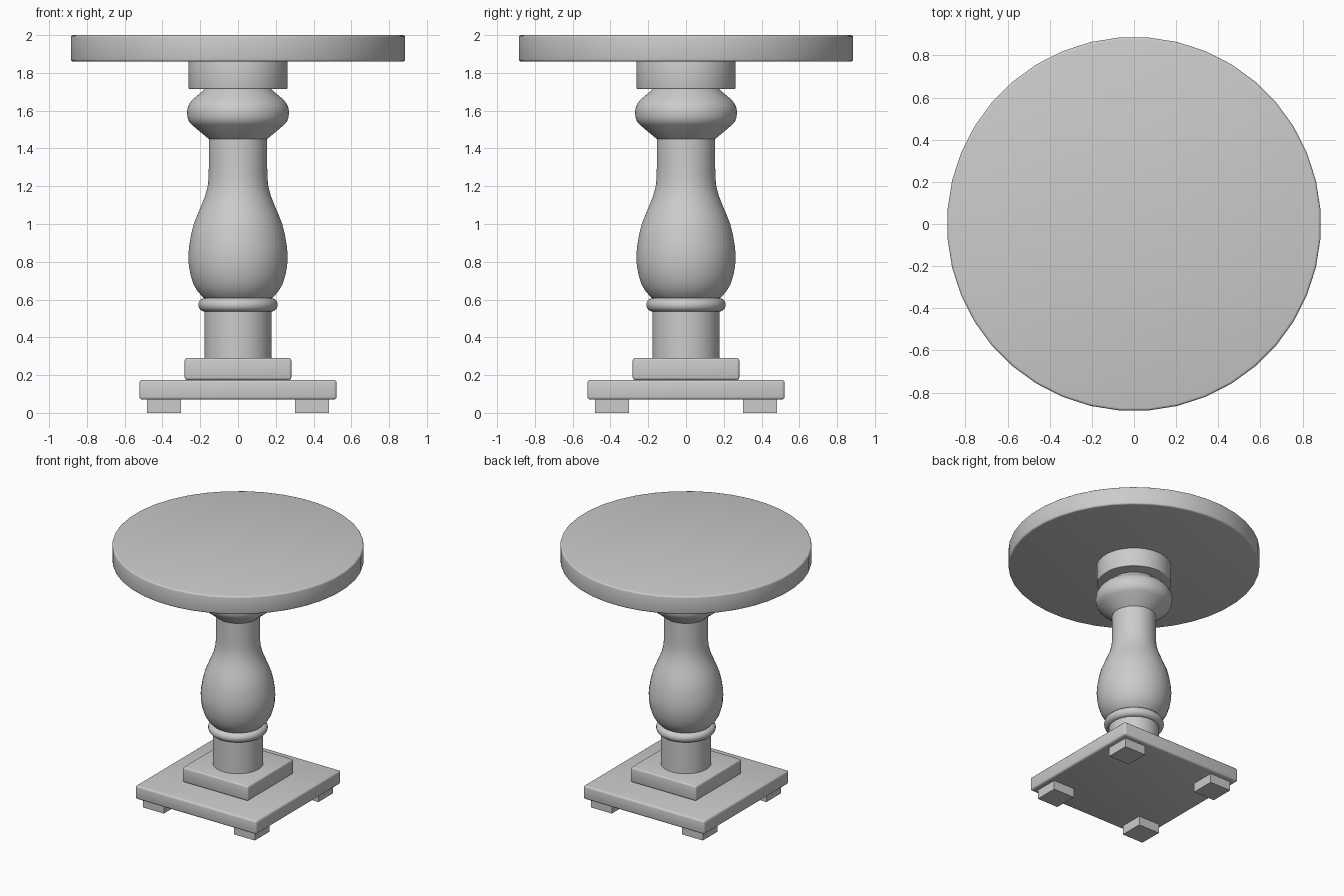
import bpy
import math

cube = bpy.data.objects.get("Cube")
if cube:
    bpy.data.objects.remove(cube, do_unlink=True)

# One plain grey for the whole table
grey = bpy.data.materials.new("plain_grey")
grey.use_nodes = True
grey.diffuse_color = (0.6, 0.6, 0.6, 1)
grey.node_tree.nodes["Principled BSDF"].inputs["Base Color"].default_value = (0.6, 0.6, 0.6, 1)


def finish(obj, name, bevel=0.0, segments=3):
    obj.name = obj.data.name = name
    obj.data.materials.clear()
    obj.data.materials.append(grey)
    bpy.ops.object.select_all(action="DESELECT")
    obj.select_set(True)
    bpy.context.view_layer.objects.active = obj
    if bevel:
        mod = obj.modifiers.new("rounded_edges", "BEVEL")
        mod.width = bevel
        mod.segments = segments
        mod.limit_method = "ANGLE"
        mod.angle_limit = math.radians(40)
        bpy.ops.object.modifier_apply(modifier=mod.name)
    bpy.ops.object.shade_smooth_by_angle(angle=math.radians(35))


def box(name, x, y, half, bottom, top, bevel=0.0):
    bpy.ops.mesh.primitive_cube_add(size=1, location=(x, y, (bottom + top) / 2))
    obj = bpy.context.object
    obj.scale = (2 * half, 2 * half, top - bottom)
    bpy.ops.object.transform_apply(location=False, rotation=False, scale=True)
    finish(obj, name, bevel)


def disc(name, radius, bottom, top, sides, bevel=0.0):
    bpy.ops.mesh.primitive_cylinder_add(
        vertices=sides, radius=radius, depth=top - bottom,
        location=(0, 0, (bottom + top) / 2), rotation=(0, 0, math.pi / sides))
    finish(bpy.context.object, name, bevel)


def lathe(name, profile, sides=40):
    # Revolve a (radius, height) profile about the z axis, capped at both ends
    verts = [(r * math.cos(a), r * math.sin(a), z) for r, z in profile
             for a in (math.tau * (i + 0.5) / sides for i in range(sides))]
    faces = [(k * sides + i, k * sides + (i + 1) % sides,
              (k + 1) * sides + (i + 1) % sides, (k + 1) * sides + i)
             for k in range(len(profile) - 1) for i in range(sides)]
    faces.append(tuple(reversed(range(sides))))
    faces.append(tuple(range(len(verts) - sides, len(verts))))
    mesh = bpy.data.meshes.new(name)
    mesh.from_pydata(verts, [], faces)
    obj = bpy.data.objects.new(name, mesh)
    bpy.context.collection.objects.link(obj)
    finish(obj, name)


# Four square feet
for fx, side in ((1, "left"), (-1, "right")):
    for fy, end in ((-1, "front"), (1, "back")):
        box(f"{end}_{side}_foot", fx * 0.392, fy * 0.392, 0.09, 0, 0.07)

# Stepped square base
box("base_slab", 0, 0, 0.522, 0.07, 0.175, 0.015)
box("base_step", 0, 0, 0.282, 0.175, 0.29, 0.012)

# Turned column
lathe("lower_shaft", [(0.178, 0.29), (0.178, 0.54)])
ring = [(0.175 + 0.036 * math.cos(t), 0.572 + 0.036 * math.sin(t))
        for t in (math.pi * (k / 10 - 0.5) for k in range(11))]
lathe("shaft_ring", ring)
lathe("baluster", [
    (0.165, 0.595), (0.185, 0.612), (0.212, 0.64), (0.236, 0.68), (0.252, 0.73),
    (0.261, 0.78), (0.264, 0.83), (0.26, 0.88), (0.25, 0.94), (0.235, 1.0),
    (0.215, 1.05), (0.194, 1.1), (0.174, 1.15), (0.161, 1.2), (0.156, 1.25),
    (0.155, 1.31), (0.155, 1.46)])
lathe("upper_bulb", [
    (0.155, 1.45), (0.245, 1.525), (0.26, 1.542), (0.268, 1.563), (0.271, 1.59),
    (0.268, 1.615), (0.258, 1.638), (0.24, 1.66), (0.18, 1.71), (0.17, 1.72)])

# Collar and round top
disc("collar", 0.263, 1.715, 1.865, 40, 0.005)
disc("table_top", 0.888, 1.86, 2.0, 40, 0.012)
